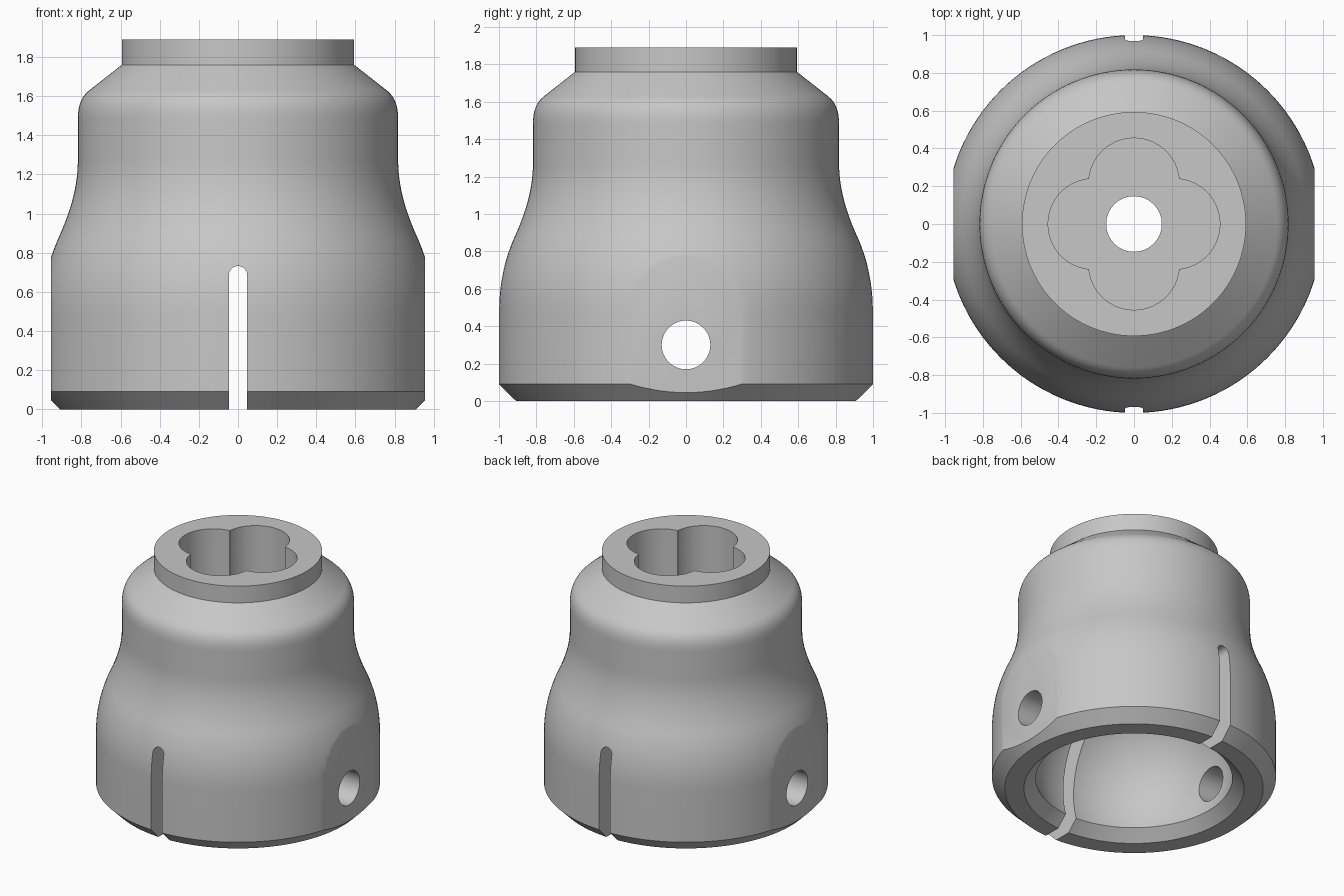
import bpy, bmesh, math
from mathutils import Vector, Matrix
from mathutils.geometry import interpolate_bezier

cube = bpy.data.objects.get("Cube")
if cube:
    bpy.data.objects.remove(cube, do_unlink=True)

grey = bpy.data.materials.new("plain grey")
grey.use_nodes = True
colour = (0.57, 0.57, 0.57, 1)
grey.diffuse_color = colour
grey.node_tree.nodes["Principled BSDF"].inputs["Base Color"].default_value = colour


def make_object(name, bm):
    bmesh.ops.recalc_face_normals(bm, faces=bm.faces)
    mesh = bpy.data.meshes.new(name)
    bm.to_mesh(mesh)
    bm.free()
    mesh.materials.append(grey)
    obj = bpy.data.objects.new(name, mesh)
    bpy.context.collection.objects.link(obj)
    return obj


def curve(a, b, c, d, steps=14):
    pts = [Vector((p[0], 0, p[1])) for p in (a, b, c, d)]
    return [(p.x, p.z) for p in interpolate_bezier(*pts, steps)]


def revolve(name, profile, segments=128):
    bm = bmesh.new()
    rings = []
    for i in range(segments):
        t = 2 * math.pi * i / segments
        rings.append([bm.verts.new((r * math.cos(t), r * math.sin(t), z)) for r, z in profile])
    n = len(profile)
    for i, ring in enumerate(rings):
        after = rings[(i + 1) % segments]
        for j in range(n):
            k = (j + 1) % n
            bm.faces.new((ring[j], after[j], after[k], ring[k]))
    return make_object(name, bm)


def prism(name, outline, depth, matrix):
    """Extrude a flat outline along its local z, then place it."""
    bm = bmesh.new()
    face = bm.faces.new([bm.verts.new((x, y, 0)) for x, y in outline])
    moved = bmesh.ops.extrude_face_region(bm, geom=[face])["geom"]
    verts = [v for v in moved if isinstance(v, bmesh.types.BMVert)]
    bmesh.ops.translate(bm, verts=verts, vec=(0, 0, depth))
    bmesh.ops.transform(bm, verts=bm.verts, matrix=matrix)
    return make_object(name, bm)


def arc(cx, cy, r, start, end, steps):
    angles = [math.radians(start + (end - start) * i / steps) for i in range(steps + 1)]
    return [(cx + r * math.cos(a), cy + r * math.sin(a)) for a in angles]


# Outer wall: chamfered foot, bell body, rounded shoulder and collar
profile = [(0.91, 0), (1.0, 0.09), (1.0, 0.3)]
profile += curve((1.0, 0.48), (1.0, 0.62), (0.975, 0.74), (0.922, 0.865))
profile += curve((0.922, 0.865), (0.865, 0.99), (0.818, 1.12), (0.818, 1.28))[1:]
profile += curve((0.818, 1.48), (0.818, 1.56), (0.798, 1.6), (0.755, 1.633))
profile += [(0.593, 1.76), (0.593, 1.89)]

# Inner wall: narrow bore, ball-shaped socket and a chamfered mouth
socket_r, socket_z, bore, lip = 0.72, 0.28, 0.147, 0.08
top = math.degrees(math.acos(bore / socket_r))
mouth = -math.degrees(math.asin((socket_z - lip) / socket_r))
profile += [(bore, 1.89)] + arc(0, socket_z, socket_r, top, mouth, 32)
profile.append((0.775, 0))
body = revolve("socket_body", profile)

# Four-lobed pocket in the collar
lobes = []
for q in range(4):
    a = q * 90
    c = math.radians(a)
    lobes += arc(0.215 * math.cos(c), 0.215 * math.sin(c), 0.24, a - 84, a + 84, 24)
cutters = [prism("pocket_cutter", lobes, 1, Matrix.Translation((0, 0, 1.27)))]

# Round-topped slot through front and back
half = 0.047
slot = [(-half, -0.2), (half, -0.2)] + arc(0, 0.685, half, 0, 180, 16)
turn_y = Matrix.Translation((0, 1.5, 0)) @ Matrix.Rotation(math.pi / 2, 4, "X")
cutters.append(prism("slot_cutter", slot, 3, turn_y))

# Pin hole through both sides
turn_x = Matrix.Translation((-1.5, 0, 0.3)) @ Matrix.Rotation(math.pi / 2, 4, "Y")
cutters.append(prism("pin_hole_cutter", arc(0, 0, 0.13, 0, 354.375, 63), 3, turn_x))

# Flats on both sides
square = [(-1.2, -1.2), (1.2, -1.2), (1.2, 1.2), (-1.2, 1.2)]
for side in (-1, 1):
    place = Matrix.Translation((side * 0.955, 0, 0.3)) @ Matrix.Rotation(side * math.pi / 2, 4, "Y")
    cutters.append(prism("flat_cutter", square, 0.5, place))

bpy.ops.object.select_all(action="DESELECT")
body.select_set(True)
bpy.context.view_layer.objects.active = body
for cutter in cutters:
    cut = body.modifiers.new(cutter.name, "BOOLEAN")
    cut.operation = "DIFFERENCE"
    cut.solver = "EXACT"
    cut.object = cutter
    bpy.ops.object.modifier_apply(modifier=cut.name)
for cutter in cutters:
    bpy.data.objects.remove(cutter, do_unlink=True)

bpy.ops.object.shade_smooth_by_angle(angle=math.radians(25))
